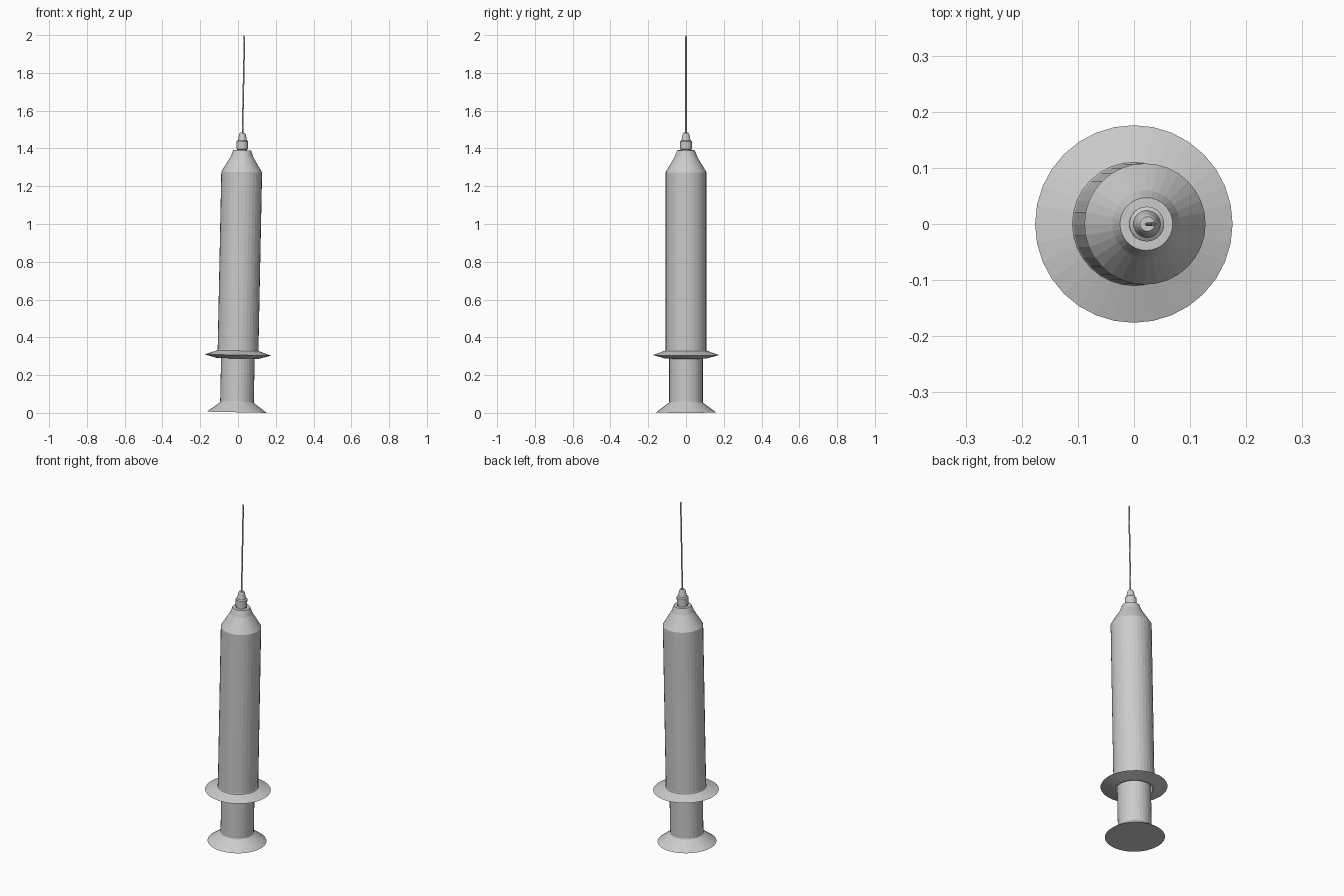
import bpy, bmesh, math

if "Cube" in bpy.data.objects:
    bpy.data.objects.remove(bpy.data.objects["Cube"])

TILT = math.atan(0.0205)   # the whole syringe leans slightly to +x
BASE = (-0.0065, 0, 0.0033)

def lathe(name, profile, sides=32, closed=False):
    """Revolve (radius, height) points about the leaning axis."""
    bm = bmesh.new()
    rings = []
    for r, z in profile:
        rings.append([bm.verts.new((r * math.cos(a), r * math.sin(a), z))
                      for a in (2 * math.pi * i / sides for i in range(sides))])
    pairs = list(zip(rings, rings[1:]))
    if closed:
        pairs.append((rings[-1], rings[0]))
    for a, b in pairs:
        for i in range(sides):
            j = (i + 1) % sides
            bm.faces.new((a[i], a[j], b[j], b[i]))
    if not closed:
        bm.faces.new(rings[0][::-1])
        bm.faces.new(rings[-1])
    bmesh.ops.recalc_face_normals(bm, faces=bm.faces)
    mesh = bpy.data.meshes.new(name)
    bm.to_mesh(mesh)
    bm.free()
    ob = bpy.data.objects.new(name, mesh)
    ob.location = BASE
    ob.rotation_euler = (0, TILT, 0)
    bpy.context.collection.objects.link(ob)
    return ob

# plunger rod with its flared thumb rest
lathe("plunger", [(0.158, 0), (0.091, 0.05), (0.089, 0.055), (0.089, 0.60)])

# hollow barrel with finger flange and tapered shoulder
lathe("barrel", [(0.098, 0.285), (0.110, 0.285), (0.176, 0.303), (0.110, 0.326),
                 (0.108, 0.33), (0.108, 1.272), (0.060, 1.352), (0.047, 1.387),
                 (0.028, 1.387), (0.028, 1.36), (0.098, 1.25)], closed=True)

# stepped needle hub
lathe("needle_hub", [(0.026, 1.355), (0.026, 1.392), (0.031, 1.394), (0.031, 1.435),
                     (0.024, 1.44), (0.017, 1.473), (0.013, 1.48)])

# thin needle with a slanted tip
needle = lathe("needle", [(0.004, 1.46), (0.004, 1.9968)], sides=12)
for v in needle.data.vertices:
    if v.co.z > 1.9:
        v.co.z -= 0.012 * (v.co.x + 0.004) / 0.008
